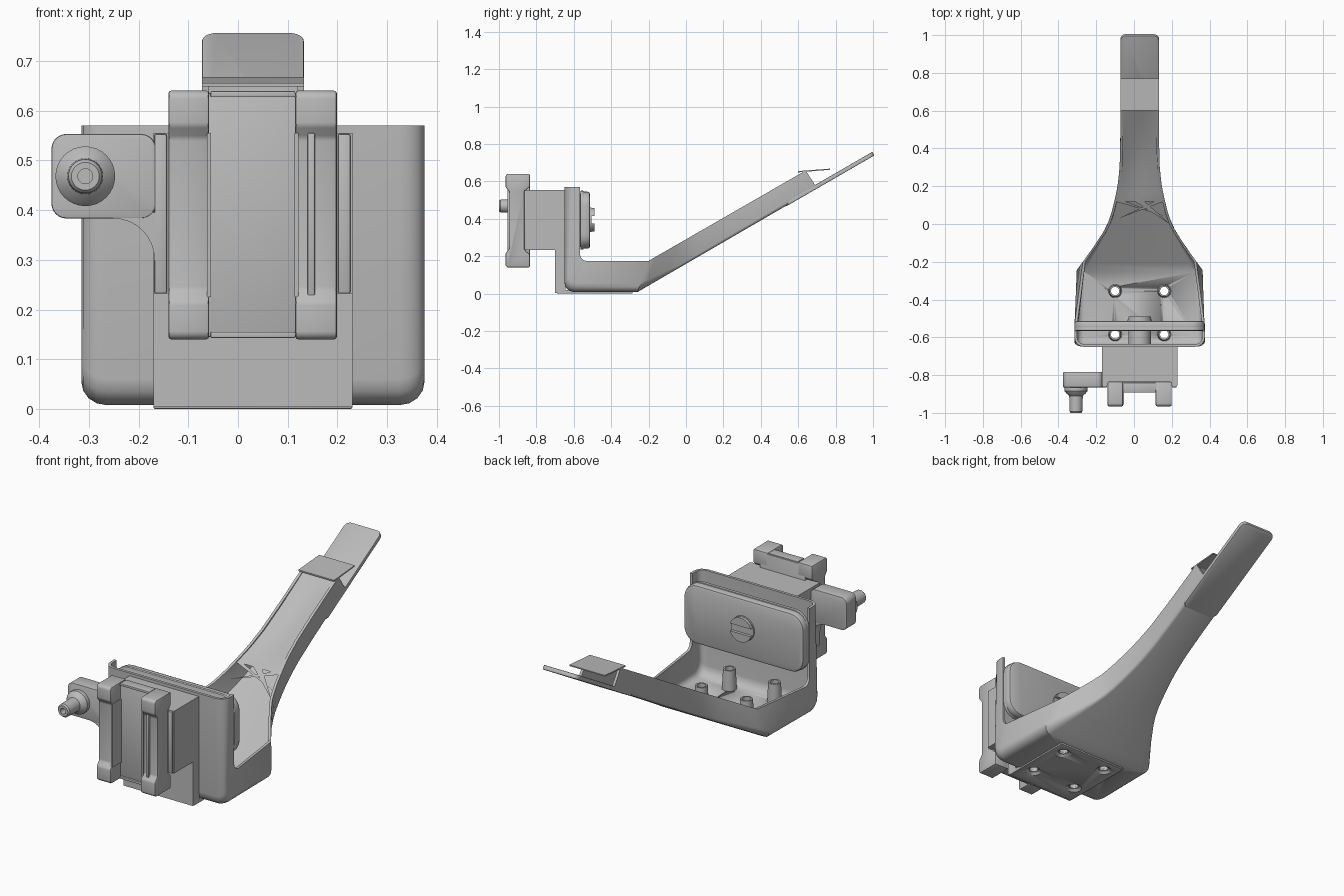
import bpy, bmesh, math
from mathutils import Vector

if "Cube" in bpy.data.objects:
    bpy.data.objects.remove(bpy.data.objects["Cube"])

CX = 0.03
grey = bpy.data.materials.new("plain grey")
grey.diffuse_color = (0.5, 0.5, 0.5, 1)
grey.use_nodes = True
grey.node_tree.nodes["Principled BSDF"].inputs["Base Color"].default_value = grey.diffuse_color


def finish(name, bm, bevel=0.0, smooth=True):
    bmesh.ops.recalc_face_normals(bm, faces=bm.faces)
    if bevel:
        sharp = [e for e in bm.edges if e.calc_face_angle(0) > 0.6]
        bmesh.ops.bevel(bm, geom=sharp, offset=bevel, segments=2, profile=0.5,
                        affect='EDGES', clamp_overlap=True)
    me = bpy.data.meshes.new(name)
    bm.to_mesh(me)
    bm.free()
    ob = bpy.data.objects.new(name, me)
    bpy.context.collection.objects.link(ob)
    me.materials.append(grey)
    if smooth:
        bpy.ops.object.select_all(action='DESELECT')
        ob.select_set(True)
        bpy.context.view_layer.objects.active = ob
        bpy.ops.object.shade_smooth_by_angle(angle=math.radians(32))
    return ob


def prism(name, pts, axis, a, b, bevel=0.0):
    """Extrude a 2D profile along an axis from a to b."""
    def at(p, t):
        v = list(p)
        v.insert('xyz'.index(axis), t)
        return v
    bm = bmesh.new()
    lo = [bm.verts.new(at(p, a)) for p in pts]
    hi = [bm.verts.new(at(p, b)) for p in pts]
    bm.faces.new(lo)
    bm.faces.new(hi)
    n = len(pts)
    for i in range(n):
        j = (i + 1) % n
        bm.faces.new((lo[i], lo[j], hi[j], hi[i]))
    return finish(name, bm, bevel)


def box(name, x0, x1, y0, y1, z0, z1, bevel=0.0):
    return prism(name, [(x0, y0), (x1, y0), (x1, y1), (x0, y1)], 'z', z0, z1, bevel)


def round_rect(x0, x1, z0, z1, r, n=6):
    pts = []
    for k, (cx, cz) in enumerate([(x1 - r, z1 - r), (x0 + r, z1 - r),
                                  (x0 + r, z0 + r), (x1 - r, z0 + r)]):
        for i in range(n + 1):
            a = math.pi / 2 * (k + i / n)
            pts.append((cx + r * math.cos(a), cz + r * math.sin(a)))
    return pts


def lathe(name, prof, centre, axis, n=28):
    """Spin a closed (radius, position) profile around an axis."""
    bm = bmesh.new()
    rings = []
    for i in range(n):
        a = 2 * math.pi * i / n
        ring = []
        for r, t in prof:
            u, w = centre[0] + r * math.cos(a), centre[1] + r * math.sin(a)
            ring.append(bm.verts.new((u, t, w) if axis == 'y' else (u, w, t)))
        rings.append(ring)
    m = len(prof)
    for i in range(n):
        p, q = rings[i], rings[(i + 1) % n]
        for k in range(m):
            l = (k + 1) % m
            bm.faces.new((p[k], p[l], q[l], q[k]))
    bmesh.ops.remove_doubles(bm, verts=bm.verts, dist=1e-5)
    return finish(name, bm)


def half_width(y):
    table = [(-0.26, .345), (-0.13, .25), (-0.02, .178), (.05, .152), (.12, .134),
             (.2, .117), (.3, .106), (.45, .1025)]
    if y <= table[0][0]:
        return table[0][1]
    for (a, p), (b, q) in zip(table, table[1:]):
        if y <= b:
            return p + (q - p) * (y - a) / (b - a)
    return table[-1][1]


# tray and arm: one open channel swept down the wall, along the base and up the arm
stations = [((-.65, .57), (-.567, .57)), ((-.65, .06), (-.567, .21)),
            ((-.645, .035), (-.562, .193)), ((-.627, .016), (-.55, .18)),
            ((-.60, .008), (-.535, .175)), ((-.26, .008), (-.2, .175))]
STEPS = 22
for i in range(1, STEPS + 1):
    t = i / STEPS
    stations.append(((-.26 + .96 * t, .008 + .557 * t), (-.2 + .84 * t, .175 + .483 * t)))
bm = bmesh.new()
sections = []
TH = 0.014
for s, (o, r) in enumerate(stations):
    o, r = Vector(o), Vector(r)
    depth = (r - o).length
    d = (r - o).normalized()
    rad = 0.05 if s < 5 else max(0.016, 0.05 - 0.007 * (s - 5))
    corner = [(rad - rad * math.cos(a), rad - rad * math.sin(a))
              for a in [math.pi / 8 * k for k in range(5)]]
    ri = max(rad - TH, 0.001)
    inner = [(rad - ri * math.cos(a), rad - ri * math.sin(a))
             for a in [math.pi / 8 * k for k in range(5)]]
    outer_half = [(0, depth)] + corner
    inner_half = [(TH, depth)] + inner
    ring = ([(-1, p) for p in outer_half] + [(1, p) for p in reversed(outer_half)] +
            [(1, p) for p in inner_half] + [(-1, p) for p in reversed(inner_half)])
    vs = []
    for side, (inset, h) in ring:
        p = o + d * h
        vs.append(bm.verts.new((CX + side * (half_width(p.x) - inset), p.x, p.y)))
    sections.append(vs)
m = len(sections[0])
for p, q in zip(sections, sections[1:]):
    for k in range(m):
        l = (k + 1) % m
        bm.faces.new((p[k], p[l], q[l], q[k]))
for vs in (sections[0], sections[-1]):
    h = m // 2
    for k in range(h - 1):
        bm.faces.new((vs[k], vs[k + 1], vs[m - 2 - k], vs[m - 1 - k]))
tray = finish("tray_and_arm", bm)

# arm cover, slightly dished, with pointed tabs at its lower edge
bm = bmesh.new()
rows = []
for i in range(13):
    y = .12 + .515 * i / 12
    z = .175 + (y + .2) * .575 - .004
    w = half_width(y) - .004
    rows.append([bm.verts.new((CX + w * u, y, z - .025 * (1 - u * u) * math.sin(math.pi * i / 12)))
                 for u in (-1, -.6, -.2, .2, .6, 1)])
for p, q in zip(rows, rows[1:]):
    for k in range(5):
        bm.faces.new((p[k], p[k + 1], q[k + 1], q[k]))
for k, (x, y) in zip((0, 2, 4), ((.17, .04), (.19, .0), (-.08, .03))):
    tip = bm.verts.new((x, y, .175 + (y + .2) * .575 - .006))
    bm.faces.new((rows[0][k], rows[0][k + 1], tip))
finish("arm_cover", bm)

# tongue at the arm tip, tilted along the slope
tongue = prism("arm_tongue", round_rect(-.1025, .1025, 0, .545, .03), 'z', 0, .022, .004)
tongue.location = (CX, .535, .466)
tongue.rotation_euler = (math.radians(30), 0, 0)
prism("tip_plate", [(.6, .648), (.77, .662), (.77, .668), (.6, .655)], 'x', -.0725, .1325)

# front block stepping down to a base plate under the tray
block = prism("front_block", [(-.855, .232), (-.70, .232), (-.70, .004), (-.645, .004),
                              (-.645, .555), (-.855, .555)], 'x', -.17, .23)
base = box("base_plate", -.17, .23, -.69, -.285, 0, .02, .004)

# countersunk screw holes and hollow posts
for x in (-.1, .16):
    for y in (-.355, -.585):
        lathe("screw_post", [(.022, .012), (.036, .012), (.03, .125), (.022, .125)], (x, y), 'z', 20)
        cut = lathe("hole_cutter", [(0, -.02), (.062, -.02), (.022, .016), (.022, .06), (0, .06)],
                    (x, y), 'z', 20)
        cut.hide_render = True
        cut.hide_set(True)
        for ob in (tray, base):
            mod = ob.modifiers.new("screw_hole", 'BOOLEAN')
            mod.operation = 'DIFFERENCE'
            mod.solver = 'EXACT'
            mod.object = cut

# clamp pad behind the wall, with slotted screw
prism("clamp_pad", round_rect(-.315, .375, .24, .545, .075), 'y', -.567, -.513, .014)
prism("pad_rim", round_rect(-.315, .375, .235, .55, .078), 'y', -.565, -.548, .004)
lathe("screw_shaft", [(0, -.64), (.06, -.64), (.06, -.56), (0, -.56)], (CX, .395), 'y')
lathe("screw_head", [(0, -.53), (.065, -.53), (.065, -.505), (0, -.505)], (CX, .395), 'y')
for s in (-1, 1):
    arc = [math.radians(18 + 144 * k / 12) for k in range(13)]
    prism("screw_head_half", [(CX + .063 * math.cos(a), .395 + s * .063 * math.sin(a)) for a in arc],
          'y', -.51, -.49)

# sliding shoe on the front: two rails and a recessed web
side = [(-.835, .14), (-.955, .14), (-.965, .15), (-.965, .215), (-.945, .24), (-.945, .545),
        (-.965, .57), (-.965, .63), (-.955, .64), (-.835, .64), (-.835, .57), (-.86, .55),
        (-.86, .23), (-.835, .21)]
for nm, x0, x1, lip in (("left_rail", -.14, -.058, -.058), ("right_rail", .115, .199, .118)):
    prism(nm, side, 'x', x0, x1, .006)
    box(nm + "_lip", lip - .004, lip + .004, -.955, -.87, .225, .555)
box("rail_ridge", .14, .155, -.955, -.94, .228, .555, .003)
box("shoe_web", -.1, .16, -.882, -.835, .145, .635, .004)
for z in (.143, .627):
    box("web_edge", -.055, .115, -.892, -.84, z, z + .012, .002)
for x0, x1 in ((-.168, -.143), (.201, .226)):
    box("block_side_strip", x0, x1, -.865, -.85, .232, .553, .004)

# side tab with curved gusset and a hollow knob
prism("side_tab", round_rect(-.375, -.165, .383, .553, .03), 'y', -.865, -.783, .004)
gusset = [(-.165, .395), (-.165, .29)]
gusset += [(-.25 + .082 * math.cos(a), .301 + .082 * math.sin(a))
           for a in [math.pi / 2 * k / 8 for k in range(9)]] + [(-.25, .395)]
prism("tab_gusset", gusset, 'y', -.863, -.785)
lathe("knob", [(.015, -.86), (.06, -.86), (.06, -.885), (.052, -.896), (.036, -.91), (.034, -.992),
               (.028, -1.0), (.015, -1.0)], (-.307, .468), 'y', 32)
lathe("knob_core", [(0, -.86), (.016, -.86), (.016, -.96), (0, -.96)], (-.307, .468), 'y')
